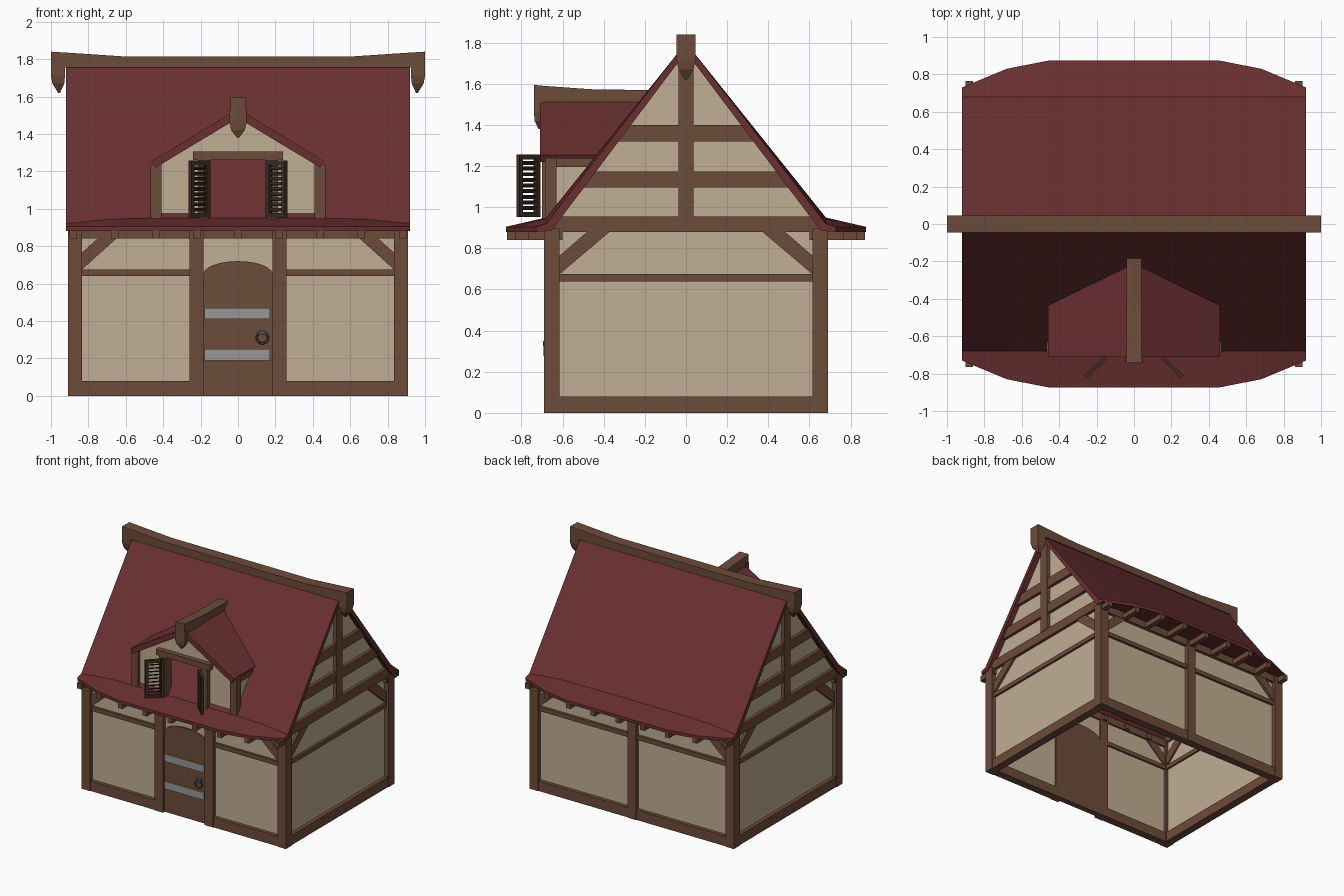
import bpy, bmesh, math
from mathutils import Matrix, Vector

if "Cube" in bpy.data.objects:
    bpy.data.objects.remove(bpy.data.objects["Cube"])


def mat(name, r, g, b):
    m = bpy.data.materials.new(name)
    m.diffuse_color = (r, g, b, 1)
    m.use_nodes = True
    m.node_tree.nodes["Principled BSDF"].inputs["Base Color"].default_value = m.diffuse_color
    return m


PLASTER = mat("plaster beige", 0.53, 0.425, 0.295)
WOOD = mat("timber brown", 0.152, 0.072, 0.042)
ROOF = mat("roof red", 0.142, 0.029, 0.03)
DARK = mat("shutter dark brown", 0.05, 0.026, 0.016)
IRON = mat("iron band grey", 0.31, 0.31, 0.30)
RING = mat("handle dark grey", 0.08, 0.08, 0.08)


def loft(*rings):
    return [[Vector(p) for p in r] for r in rings]


def box(x0, x1, y0, y1, z0, z1):
    r = lambda z: [(x0, y0, z), (x1, y0, z), (x1, y1, z), (x0, y1, z)]
    return loft(r(z0), r(z1))


def prism_y(pts, y0, y1):   # outline in x, z
    return loft([(x, y0, z) for x, z in pts], [(x, y1, z) for x, z in pts])


def prism_x(pts, x0, x1):   # outline in y, z
    return loft([(x0, y, z) for y, z in pts], [(x1, y, z) for y, z in pts])


def make(name, material, solids, matrix=None):
    bm = bmesh.new()
    for rings in solids:
        vs = [[bm.verts.new(p) for p in r] for r in rings]
        n = len(vs[0])
        for a, b in zip(vs, vs[1:]):
            for i in range(n):
                bm.faces.new((a[i], a[(i + 1) % n], b[(i + 1) % n], b[i]))
        bm.faces.new(vs[0][::-1])
        bm.faces.new(vs[-1])
    bmesh.ops.recalc_face_normals(bm, faces=bm.faces)
    if matrix:
        bmesh.ops.transform(bm, matrix=matrix, verts=bm.verts)
        bmesh.ops.recalc_face_normals(bm, faces=bm.faces)
    me = bpy.data.meshes.new(name)
    bm.to_mesh(me)
    bm.free()
    me.materials.append(material)
    ob = bpy.data.objects.new(name, me)
    bpy.context.collection.objects.link(ob)
    return ob


S = (-1, 1)
def mx(s, a, b, *rest):     # box mirrored in x by sign
    return box(*sorted((s * a, s * b)), *rest)


def my(s, x0, x1, a, b, z0, z1):     # box mirrored in y by sign
    return box(x0, x1, *sorted((s * a, s * b)), z0, z1)


def gable_w(z):             # half width under the roof at height z
    return 0.79 * (1.765 - z)


# Arched door outline
arch = [(0.185 * math.cos(t), 0.65 + 0.07 * math.sin(t))
        for t in [math.pi * i / 12 for i in range(13)]]
make("door", WOOD, [prism_y([(-0.185, 0), (0.185, 0)] + arch, -0.668, -0.62)])
make("door_bands", IRON, [box(-0.18, 0.17, -0.677, -0.66, z, z + 0.06) for z in (0.19, 0.41)])
bpy.ops.mesh.primitive_torus_add(location=(0.13, -0.688, 0.31), rotation=(math.pi / 2, 0, 0),
                                 major_radius=0.03, minor_radius=0.006,
                                 major_segments=14, minor_segments=6)
ring = bpy.context.object
ring.name = "door_ring"
ring.data.materials.append(RING)
make("door_ring_mount", RING, [box(0.113, 0.147, -0.695, -0.66, 0.325, 0.35)])

# Plaster walls
walls = [box(-0.87, 0.87, 0.635, 0.655, 0.02, 0.9)]
walls.append(box(-0.2, 0.2, -0.655, -0.635, 0.65, 0.9))
for s in S:
    walls.append(mx(s, 0.2, 0.87, -0.655, -0.635, 0.02, 0.9))
    walls.append(mx(s, 0.855, 0.875, -0.65, 0.65, 0.02, 0.9))
    w = gable_w(0.9)
    walls.append(prism_x([(-w, 0.9), (w, 0.9), (0, 1.765)], s * 0.855, s * 0.875))
make("plaster_walls", PLASTER, walls)

# Timber frame
posts, rails, braces = [], [], []
for s in S:
    posts.append(mx(s, 0.185, 0.26, -0.69, -0.62, 0, 0.89))
    for t in S:
        posts.append(my(t, *sorted((s * 0.835, s * 0.91)), 0.615, 0.69, 0, 0.9))
        braces.append(prism_y([(s * 0.84, 0.67), (s * 0.84, 0.76), (s * 0.74, 0.85), (s * 0.64, 0.85)],
                              t * 0.625, t * 0.677))
        braces.append(prism_x([(t * 0.62, 0.67), (t * 0.62, 0.76), (t * 0.47, 0.89), (t * 0.36, 0.89)],
                              s * 0.84, s * 0.893))
    # side rails
    for z0, z1, o in ((0, 0.08, 0.905), (0.64, 0.675, 0.893)):
        rails.append(mx(s, 0.84, o, -0.62, 0.62, z0, z1))
        rails.append(mx(s, 0.25, 0.84, -o + 0.22, -0.62, z0, z1))
    # front and back top plates
    rails.append(my(s, -0.85, 0.85, 0.62, 0.68, 0.84, 0.9))
for z0, z1, o in ((0, 0.08, 0.685), (0.64, 0.675, 0.675)):
    rails.append(box(-0.84, 0.84, 0.62, o, z0, z1))
posts.append(box(-0.037, 0.037, 0.62, 0.69, 0, 0.89))
make("posts", WOOD, posts)
make("rails", WOOD, rails)
make("corner_braces", WOOD, braces)

# Gable timbers
gable = []
for s in S:
    for z0, z1 in ((0.88, 0.955), (1.095, 1.175), (1.32, 1.4)):
        a, b = gable_w(max(z0, 0.93)), gable_w(z1)
        gable.append(prism_x([(-a, z0), (a, z0), (b, z1), (-b, z1)], s * 0.84, s * 0.9))
    gable.append(mx(s, 0.84, 0.905, -0.037, 0.037, 0.95, 1.74))
make("gable_timbers", WOOD, gable)

# Main roof: flared section lofted along x
rings = []
for x, ye, zf in ((-0.92, 0.73, 0.92), (-0.68, 0.83, 0.945), (-0.45, 0.875, 0.95),
                  (0.45, 0.875, 0.95), (0.68, 0.83, 0.945), (0.92, 0.73, 0.92)):
    half = [(ye, 0.88), (ye, 0.905), (0.68, zf)]
    inner = [(0.655, zf - 0.035), (ye - 0.01, 0.878)]
    sec = [(-y, z) for y, z in half] + [(0, 1.80)] + half[::-1]
    sec += [inner[0], (0, 1.755), (-inner[0][0], inner[0][1])]
    rings.append([(x, y, z) for y, z in sec])
make("main_roof", ROOF, [loft(*rings)])

# Rafter ends following the flared eaves
rafters = []
for i in range(-4, 5):
    x = i * 0.22
    ye = (0.87, 0.87, 0.87, 0.83, 0.765)[abs(i)]
    for s in S:
        rafters.append(my(s, x - 0.02, x + 0.02, 0.6, ye, 0.84, 0.883))
make("rafter_ends", WOOD, rafters)

# Ridge beam with hooked ends
def hook(place, hi, mid, lo):   # tapered drop; place(u, v, z): u outward 0..1, v across
    r = lambda u0, u1, v, z: [place(u0, -v, z), place(u1, -v, z), place(u1, v, z), place(u0, v, z)]
    return loft(r(0, 1, 0.045, hi), r(0, 1, 0.045, mid + 0.02), r(0.05, 0.9, 0.036, mid - 0.02),
                r(0.35, 0.5, 0.006, lo))


top = [(-1, 1.84), (-0.92, 1.835), (-0.62, 1.815), (0.62, 1.815), (0.92, 1.835), (1, 1.84)]
ridge = [loft(*[[(x, -0.045, 1.755), (x, 0.045, 1.755), (x, 0.045, z), (x, -0.045, z)] for x, z in top])]
for s in S:
    ridge.append(hook(lambda u, v, z: (s * (0.925 + 0.075 * u), v, z), 1.76, 1.69, 1.62))
make("ridge_beam", WOOD, ridge)

# Dormer roof, its rear cut to the main slope
def slope_y(z):
    return -((1.80 - z) / 1.25 - 0.025)


sec = [(-0.46, 1.255), (0, 1.535), (0.46, 1.255), (0.44, 1.22), (0, 1.485), (-0.44, 1.22)]
make("dormer_roof", ROOF, [loft([(x, -0.71, z) for x, z in sec], [(x, slope_y(z), z) for x, z in sec])])
dr = [loft(*[[(-0.04, y, 1.50), (0.04, y, 1.50), (0.04, y, z), (-0.04, y, z)]
             for y, z in ((-0.74, 1.595), (-0.69, 1.59), (-0.45, 1.573), (-0.18, 1.57))])]
dr.append(hook(lambda u, v, z: (v, -0.695 - 0.045 * u, z), 1.53, 1.44, 1.38))
make("dormer_ridge_beam", WOOD, dr)

# Dormer walls around an open window
dw = [prism_y([(-0.2, 1.27), (0.2, 1.27), (0.2, 1.37), (0, 1.49), (-0.2, 1.37)], -0.66, -0.64)]
dframe = [box(-0.24, 0.24, -0.7, -0.63, 1.26, 1.305)]
for s in S:
    dw.append(prism_y([(s * 0.19, 0.94), (s * 0.44, 0.94), (s * 0.44, 1.225), (s * 0.19, 1.375)], -0.66, -0.64))
    dw.append(prism_x([(-0.65, 0.96), (-0.65, 1.23), (slope_y(1.23), 1.23)], s * 0.425, s * 0.445))
    dframe.append(mx(s, 0.41, 0.467, -0.685, -0.63, 0.94, 1.24))
    dframe.append(mx(s, 0.415, 0.455, -0.64, -0.44, 1.195, 1.235))
    dframe.append(mx(s, 0.15, 0.215, -0.7, -0.63, 0.945, 1.27))
make("dormer_walls", PLASTER, dw)
make("dormer_frame", WOOD, dframe)

# Louvred shutters swung outwards
for s, side in ((-1, "left"), (1, "right")):
    L, H = 0.145, 0.305
    parts = [box(a, a + 0.025, -0.011, 0.011, 0, H) for a in (0, L - 0.025)]
    parts += [box(0.02, L - 0.02, -0.01, 0.01, z, z + 0.025) for z in (0, H - 0.025)]
    for i in range(9):
        z = 0.034 + i * 0.0275
        parts.append(prism_x([(-0.009, z), (-0.009, z + 0.006), (0.009, z + 0.019), (0.009, z + 0.013)],
                             0.02, L - 0.02))
    ang = -math.pi / 4 if s > 0 else -3 * math.pi / 4
    make("shutter_" + side, DARK, parts,
         Matrix.Translation((s * 0.155, -0.715, 0.952)) @ Matrix.Rotation(ang, 4, 'Z'))
